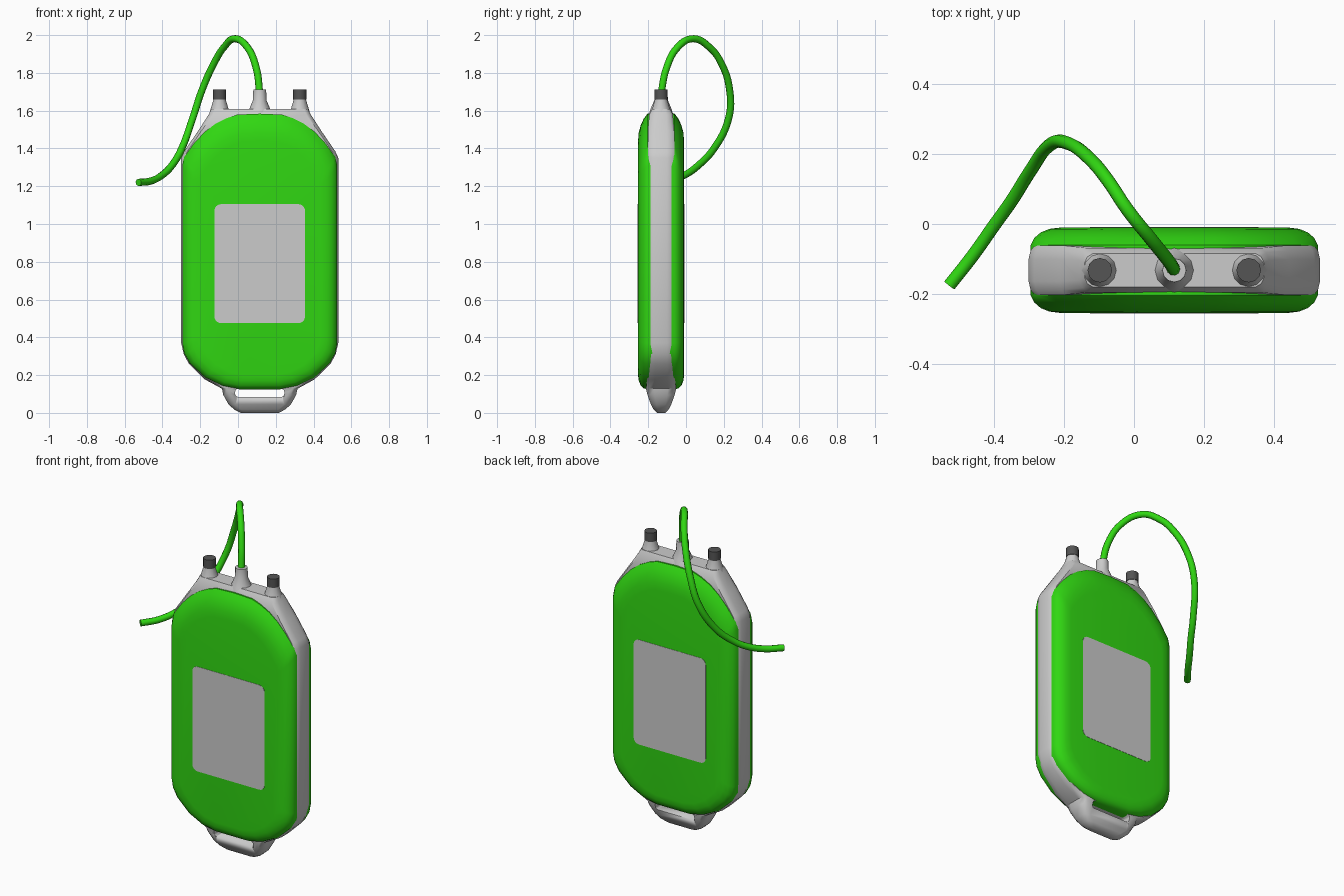
import bpy, bmesh, math
from mathutils import Vector

if "Cube" in bpy.data.objects:
    bpy.data.objects.remove(bpy.data.objects["Cube"])

CX, CY = 0.115, -0.132


def material(name, color):
    m = bpy.data.materials.new(name)
    m.diffuse_color = (*color, 1)
    m.use_nodes = True
    m.node_tree.nodes["Principled BSDF"].inputs["Base Color"].default_value = m.diffuse_color
    return m


green = material("green", (0.03, 0.68, 0.006))
dark = material("dark_grey", (0.09, 0.09, 0.09))


def loft(name, rings, mat=None, angle=40):
    """Skin a list of equal-length closed loops and cap both ends."""
    bm = bmesh.new()
    loops = [[bm.verts.new(p) for p in r] for r in rings]
    n = len(loops[0])
    for a, b in zip(loops, loops[1:]):
        for i in range(n):
            bm.faces.new((a[i], a[(i + 1) % n], b[(i + 1) % n], b[i]))
    bm.faces.new(loops[0])
    bm.faces.new(loops[-1])
    bmesh.ops.recalc_face_normals(bm, faces=bm.faces[:])
    me = bpy.data.meshes.new(name)
    bm.to_mesh(me)
    bm.free()
    ob = bpy.data.objects.new(name, me)
    bpy.context.collection.objects.link(ob)
    if mat:
        me.materials.append(mat)
    bpy.ops.object.select_all(action='DESELECT')
    ob.select_set(True)
    bpy.context.view_layer.objects.active = ob
    bpy.ops.object.shade_smooth_by_angle(angle=math.radians(angle))
    return ob


def turned(name, x, profile, sides=12, mat=None):
    """Round part from (radius, z) pairs."""
    rings = [[(CX + x + r * math.cos(2 * math.pi * i / sides),
               CY + r * math.sin(2 * math.pi * i / sides), z)
              for i in range(sides)] for r, z in profile]
    return loft(name, rings, mat)


def rounded_rect(x, z, hw, hh, r, y):
    pts = []
    for k, (sx, sz) in enumerate([(1, 1), (-1, 1), (-1, -1), (1, -1)]):
        for j in range(5):
            a = math.pi / 2 * (k + j / 4)
            pts.append((x + sx * (hw - r) + r * math.cos(a), y,
                        z + sz * (hh - r) + r * math.sin(a)))
    return pts


# Grey core: (half width, half depth, edge inset, z)
core = [(.10, .022, .02, 0), (.135, .040, .03, .018), (.165, .054, .03, .045),
        (.193, .072, .025, .095), (.20, .08, .02, .128), (.29, .074, .015, .177),
        (.375, .07, .014, .26), (.402, .07, .014, .31), (.416, .07, .014, .37),
        (.416, .07, .014, 1.35), (.40, .07, .014, 1.385), (.328, .07, .014, 1.49),
        (.27, .063, .02, 1.58), (.256, .048, .02, 1.61)]
rings = []
for w, d, e, z in core:
    q = [(w, .45 * d), (w - .4 * e, .8 * d), (w - 1.2 * e, d)]
    sec = q + [(-x, y) for x, y in q[::-1]]
    sec += [(-x, -y) for x, y in sec]
    rings.append([(CX + x, CY + y, z) for x, y in sec])
body = loft("body", rings)

# Strap slot through the bottom tab
cutter = loft("slot_cutter", [rounded_rect(CX, .106, .13, .021, .015, CY + s * .3) for s in (-1, 1)])
cutter.hide_render = True
cutter.hide_viewport = False
cutter.display_type = 'WIRE'
cut = body.modifiers.new("slot", 'BOOLEAN')
cut.operation = 'DIFFERENCE'
cut.object = cutter
cut.solver = 'EXACT'

# Green shells and windows, front and back
half = [(.12, 1.579), (.175, 1.56), (.235, 1.53), (.29, 1.488), (.345, 1.43),
        (.40, 1.355), (.41, 1.31), (.41, .37), (.40, .315), (.37, .262),
        (.29, .188), (.2, .143), (.11, .125)]
outline = [(0, 1.584)] + half + [(-x, z) for x, z in half[::-1]]
steps = [(.035, 1, 1.584, .125), (.072, 1, 1.584, .125), (.092, .975, 1.557, .13),
         (.108, .93, 1.522, .145), (.118, .87, 1.485, .17), (.122, .79, 1.44, .2)]
for side, s in (("front", -1), ("back", 1)):
    rings = []
    for off, sx, top, bot in steps:
        k = (top - bot) / (1.584 - .125)
        rings.append([(CX + x * sx, CY + s * off, bot + (z - .125) * k) for x, z in outline])
    loft(side + "_shell", rings, green)
    loft(side + "_window", [rounded_rect(CX, .79, .24, .315, .035, CY + s * o) for o in (.11, .1235)])

# Ports on the top edge
for side, x in (("left", -.2125), ("right", .2125)):
    turned(side + "_port", x, [(.058, 1.57), (.047, 1.61), (.032, 1.66), (.032, 1.67)])
    turned(side + "_cap", x, [(.035, 1.66), (.035, 1.713)], mat=dark)
turned("hose_port", 0, [(.066, 1.575), (.055, 1.61), (.036, 1.655), (.034, 1.713)])

# Hose
path = [(.115, -.132, 1.69), (.098, -.105, 1.82), (.05, -.045, 1.935), (-.018, .04, 1.981),
        (-.075, .125, 1.935), (-.125, .185, 1.855), (-.19, .231, 1.71), (-.24, .226, 1.56),
        (-.30, .145, 1.395), (-.35, .065, 1.31), (-.40, -.005, 1.26), (-.46, -.09, 1.228),
        (-.527, -.175, 1.22)]
cu = bpy.data.curves.new("hose", 'CURVE')
cu.dimensions = '3D'
cu.bevel_depth = .019
cu.bevel_resolution = 3
cu.resolution_u = 6
cu.use_fill_caps = True
sp = cu.splines.new('BEZIER')
sp.bezier_points.add(len(path) - 1)
for bp, p in zip(sp.bezier_points, path):
    bp.co = Vector(p)
    bp.handle_left_type = bp.handle_right_type = 'AUTO'
sp.use_smooth = True
cu.materials.append(green)
bpy.context.collection.objects.link(bpy.data.objects.new("hose", cu))
